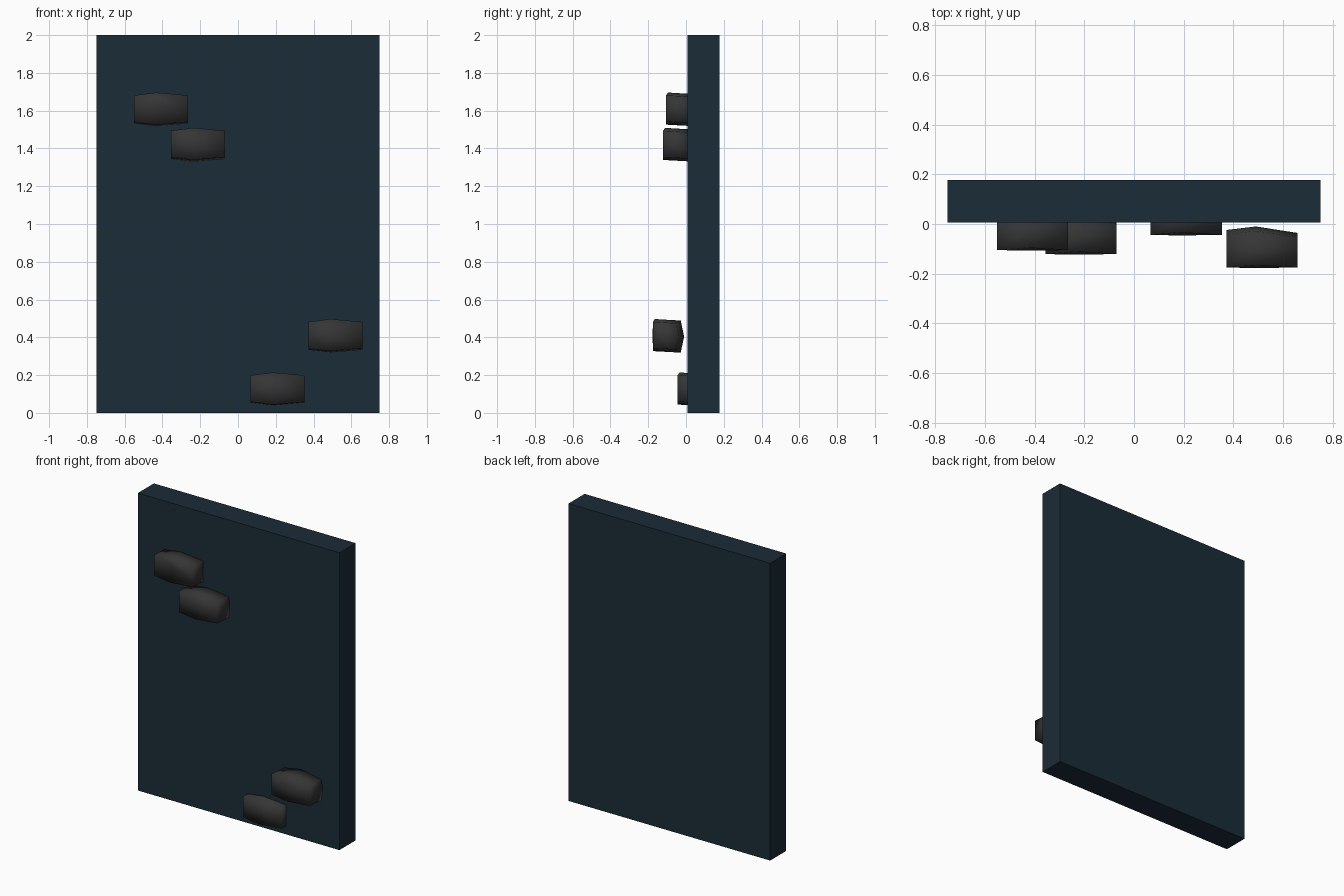
import bpy, bmesh
from mathutils import Vector

if "Cube" in bpy.data.objects:
    bpy.data.objects.remove(bpy.data.objects["Cube"])


def material(name, color):
    m = bpy.data.materials.new(name)
    m.diffuse_color = (*color, 1)
    m.use_nodes = True
    m.node_tree.nodes["Principled BSDF"].inputs["Base Color"].default_value = m.diffuse_color
    return m


def make_object(name, bm, mat, loc):
    bmesh.ops.recalc_face_normals(bm, faces=bm.faces)
    me = bpy.data.meshes.new(name)
    bm.to_mesh(me)
    bm.free()
    me.materials.append(mat)
    ob = bpy.data.objects.new(name, me)
    ob.location = loc
    bpy.context.collection.objects.link(ob)
    return ob


wall_mat = material("wall_blue", (0.011, 0.025, 0.038))
rock_mat = material("rock_grey", (0.036, 0.036, 0.036))

# Wall panel
bm = bmesh.new()
bmesh.ops.create_cube(bm, size=1)
bmesh.ops.scale(bm, vec=(1.5, 0.17, 2), verts=bm.verts)
make_object("wall_panel", bm, wall_mat, (0, 0.092, 1))


def rock(name, x, front, z, front_bump):
    """Chunky handhold: a 3x3x3 block with its mid points pushed outwards."""
    bm = bmesh.new()
    bmesh.ops.create_cube(bm, size=2)
    bmesh.ops.subdivide_edges(bm, edges=bm.edges[:], cuts=1, use_grid_fill=True)
    for v in bm.verts:
        i, j, k = (round(c) for c in v.co)
        px = 0.143 * i if i else -0.025
        # taller in the middle than at the two ends, leaning down to the back
        pz = k * (0.085 if i == 0 else 0.07) - 0.004 * j
        # flat front, peaked back
        if j < 0:
            py = 0.012 if (i == 0 and k > 0) else 0.002
            if i == 0 and k == 0:
                py = 0.0
                px += front_bump
                pz += front_bump
        elif j > 0:
            py = 0.135 + (0.018 if k == 0 else 0) + (0.014 if i == 0 else 0)
            py -= 0.012 if i > 0 else 0
        else:
            py = 0.075
        v.co = Vector((px, py, pz))
    for f in bm.faces:
        f.smooth = True
    return make_object(name, bm, rock_mat, (x, front, z))


# Two holds at the upper left, two at the lower right
rock("hold_top", -0.408, -0.107, 1.607, 0.03)
rock("hold_upper", -0.213, -0.123, 1.42, 0)
rock("hold_lower", 0.515, -0.177, 0.408, 0)
rock("hold_bottom", 0.21, -0.046, 0.125, 0)
